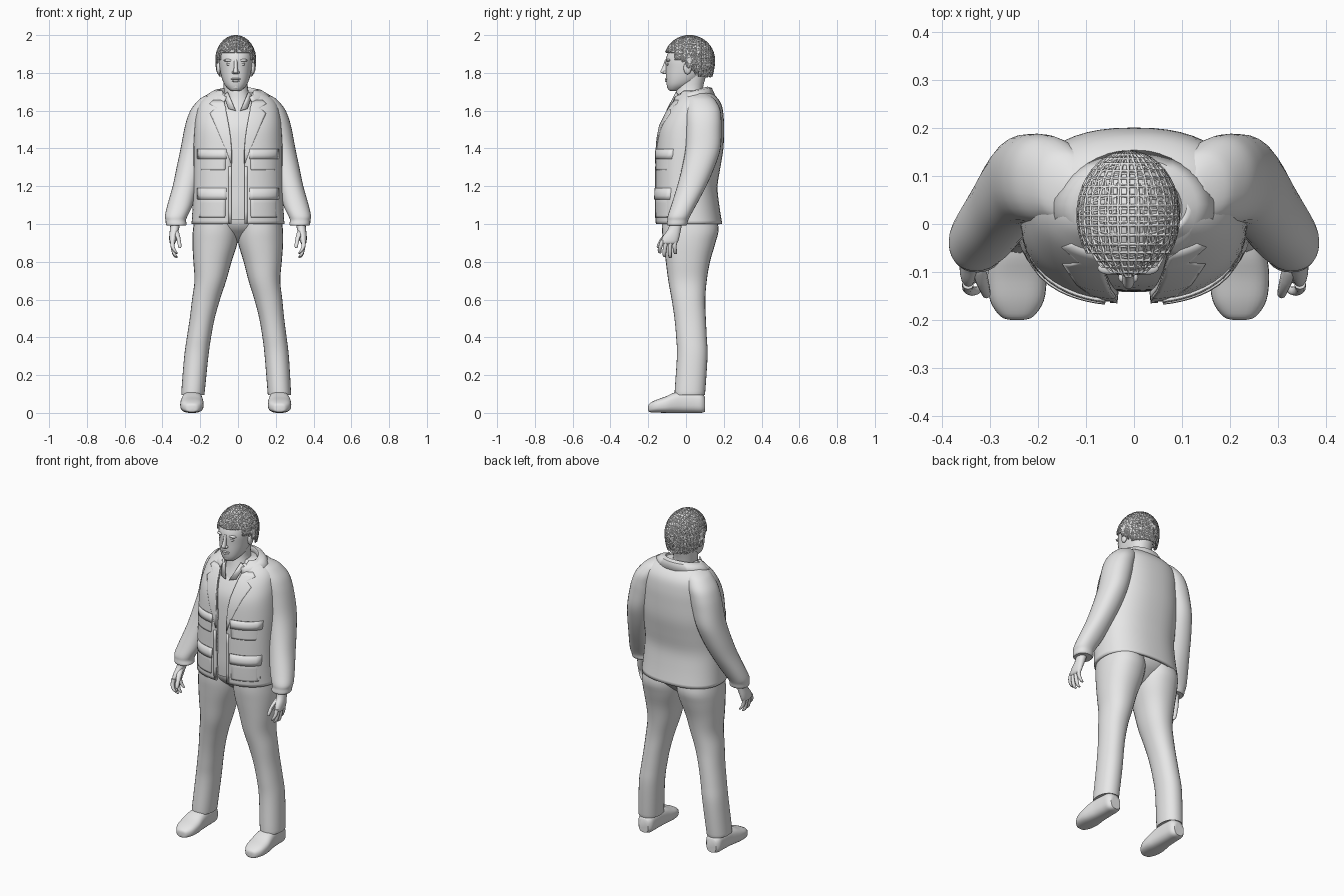
import bpy, bmesh, math
from mathutils import Matrix, Vector

grey = bpy.data.materials.new("plain_grey")
grey.diffuse_color = (0.8, 0.8, 0.8, 1)
HX = -.012  # sideways offset of the head


def finish(name, bm, angle=45):
    bmesh.ops.recalc_face_normals(bm, faces=bm.faces)
    me = bpy.data.meshes.new(name)
    bm.to_mesh(me)
    bm.free()
    me.materials.append(grey)
    for p in me.polygons:
        p.use_smooth = True
    me.set_sharp_from_angle(angle=math.radians(angle))
    ob = bpy.data.objects.new(name, me)
    bpy.context.collection.objects.link(ob)
    return ob


def dense(rings, k=4):
    """Catmull-Rom interpolation between key rings."""
    out = []
    for i in range(len(rings) - 1):
        p = [rings[max(i - 1, 0)], rings[i], rings[i + 1], rings[min(i + 2, len(rings) - 1)]]
        for j in range(k):
            t = j / k
            out.append([0.5 * (2 * b + (c - a) * t + (2 * a - 5 * b + 4 * c - d) * t * t
                               + (3 * b - a - 3 * c + d) * t ** 3) for a, b, c, d in zip(*p)])
    return out + [list(rings[-1])]


def spow(v, e):
    return math.copysign(abs(v) ** e, v)


def grid(bm, rows, wrap):
    n = len(rows[0])
    for r0, r1 in zip(rows, rows[1:]):
        for i in range(n if wrap else n - 1):
            j = (i + 1) % n
            bm.faces.new((r0[i], r0[j], r1[j], r1[i]))


def loft(name, rings, n=2.2, segs=28, s=1, axis='Z', k=4, shift=0):
    """Rings are (height, cx, cy, rx, ry[, front gap]); s mirrors in x."""
    bm, rows = bmesh.new(), []
    gap = len(rings[0]) > 5
    for r in dense(rings, k):
        h, cx, cy, rx, ry = r[:5]
        a0 = math.asin(min(1, (max(r[5], 0.001) / rx) ** (n / 2))) if gap else 0
        row = []
        for i in range(segs):
            a = a0 + (2 * math.pi - 2 * a0) * i / (segs - 1 if gap else segs)
            x = cx + rx * spow(math.sin(a), 2 / n)
            y = cy - ry * spow(math.cos(a), 2 / n)
            x = s * x + shift * (1 - h if axis == 'Z' else 1)
            row.append(bm.verts.new((x, y, h) if axis == 'Z' else (x, h, y)))
        rows.append(row)
    grid(bm, rows, not gap)
    if not gap:
        bm.faces.new(rows[0])
        bm.faces.new(rows[-1])
    return finish(name, bm)


def ball(name, c, r):
    bm = bmesh.new()
    bmesh.ops.create_uvsphere(bm, u_segments=16, v_segments=10, radius=1)
    c = Vector((c[0] + HX, c[1], c[2]))
    bmesh.ops.transform(bm, matrix=Matrix.LocRotScale(c, None, Vector(r)), verts=bm.verts)
    return finish(name, bm)


def thicken(ob, t, offset=0):
    m = ob.modifiers.new("thickness", 'SOLIDIFY')
    m.thickness, m.offset = t, offset


# Jacket body, open down the front
JN = 2.4
jacket = [(1.0, 0, .016, .238, .168, .034), (1.1, 0, .006, .232, .162, .034), (1.2, 0, .002, .228, .157, .034),
          (1.3, 0, .01, .228, .164, .034), (1.4, 0, .02, .228, .17, .034), (1.5, 0, .027, .223, .166, .045),
          (1.57, 0, .04, .216, .151, .06), (1.63, 0, .053, .2, .127, .07), (1.67, 0, .055, .165, .098, .075),
          (1.7, 0, .045, .108, .07, .08)]
thicken(loft("jacket_body", jacket, JN, 49), .016)
jdense = dense(jacket, 8)


def front_y(x, z):
    for a, b in zip(jdense, jdense[1:]):
        if a[0] <= z <= b[0]:
            t = (z - a[0]) / (b[0] - a[0])
            _, _, cy, rx, ry, _ = [u + (v - u) * t for u, v in zip(a, b)]
            return cy - ry * (1 - min(abs(x) / rx, .985) ** JN) ** (1 / JN)
    return 0


def panel(name, rows, s, t=.007, lift=.008, cols=8):
    """Cloth plate following the jacket front; rows are (z, x0, x1)."""
    bm, out = bmesh.new(), []
    for z, x0, x1 in rows:
        xs = [x0 + (x1 - x0) * i / cols for i in range(cols + 1)]
        out.append([bm.verts.new((s * x, front_y(x, z) - lift, z)) for x in xs])
    grid(bm, out, False)
    thicken(finish(name, bm), t)


# Shirt and trouser seat inside the jacket
loft("shirt", [(r[0] + .025 if r[0] < 1.05 else r[0], 0, r[2], r[3] - .012, r[4] - .014) for r in jacket], JN, 40)
loft("trouser_seat", [(.9, 0, .025, .06, .03), (.92, 0, .024, .09, .065), (.95, 0, .023, .12, .1),
                      (.98, 0, .022, .16, .128), (1.02, 0, .02, .2, .142), (1.1, 0, .01, .2, .135)], 2.3)

# Collar wrapped round the neck
bm, rows = bmesh.new(), []
for i in range(33):
    a = math.radians(-62 + 304 * i / 32)
    c, q = math.cos(a), math.sin(a)
    dip = .03 if q > 0 else .055
    rows.append([bm.verts.new(p) for p in (
        (.088 * c, .033 + .072 * q, 1.675 + .02 * q),
        (.102 * c, .033 + .082 * q, 1.703 + .021 * q),
        (.13 * c, .033 + .102 * q, 1.7 + .6 * dip * q),
        (.166 * c, .033 + .118 * q, 1.68 + dip * min(q, 0)))])
grid(bm, rows, False)
thicken(finish("collar", bm), .007)

for s, side in ((1, "left"), (-1, "right")):
    # Lapel, pockets with flaps, front edge
    panel(side + "_lapel", [(1.32, .034, .037), (1.38, .034, .058), (1.45, .038, .088), (1.52, .048, .118),
                            (1.585, .06, .148), (1.605, .064, .125), (1.612, .064, .112), (1.635, .07, .15),
                            (1.655, .072, .13)], s)
    panel(side + "_front_edge", [(1.005 + .06 * i, .034, .05) for i in range(6)], s, .004, .008, 2)
    for tag, z0, z1, zf in (("lower", 1.035, 1.185, 1.13), ("upper", 1.285, 1.39, 1.345)):
        panel(f"{side}_{tag}_pocket", [(z0, .07, .203), (z0 + .01, .066, .21), ((z0 + z1) / 2, .066, .211),
                                       (z1, .066, .211)], s, .006, .008)
        panel(f"{side}_{tag}_flap", [(zf, .062, .213), (zf + .02, .06, .215), (z1 + .006, .06, .215)], s, .006, .012)

    # Sleeve with rounded shoulder
    loft(side + "_sleeve", [(1.692, .115, .058, .03, .045), (1.675, .13, .07, .052, .064),
                            (1.655, .146, .08, .064, .076), (1.61, .175, .09, .072, .09),
                            (1.56, .194, .093, .075, .094), (1.5, .208, .094, .077, .094),
                            (1.4, .23, .09, .074, .093), (1.3, .252, .065, .073, .086),
                            (1.2, .278, .03, .068, .077), (1.1, .307, -.012, .067, .066),
                            (1.045, .326, -.036, .06, .06), (1.02, .329, -.043, .054, .055),
                            (1.0, .327, -.047, .055, .054), (.992, .327, -.048, .05, .05)], s=s)

    # Hand, fingers and thumb
    loft(side + "_palm", [(1.02, .33, -.05, .026, .034), (.975, .336, -.06, .024, .034),
                          (.935, .343, -.078, .021, .044), (.905, .346, -.088, .017, .045),
                          (.893, .346, -.09, .01, .036)], s=s, segs=16)
    for i, (y, tip, zt) in enumerate(((-.124, -.14, .845), (-.101, -.115, .825), (-.078, -.085, .82), (-.056, -.058, .84))):
        loft(f"{side}_finger_{i + 1}", [(.915, .346, y, .012, .012), (.885, .347, (2 * y + tip) / 3 - .004, .011, .011),
                                        (zt + .018, .338, tip, .0095, .01), (zt + .003, .327, tip + .002, .008, .008),
                                        (zt, .325, tip + .003, .004, .004)], s=s, segs=10, k=2)
    loft(side + "_thumb", [(.965, .33, -.075, .016, .018), (.935, .32, -.108, .014, .018),
                           (.905, .312, -.132, .011, .014), (.88, .308, -.145, .009, .01),
                           (.872, .308, -.148, .004, .004)], s=s, segs=10, k=2)

    # Trouser leg
    loft(side + "_trouser_leg", [(.1, .228, .02, .06, .078), (.115, .228, .021, .062, .081),
                                 (.3, .213, .033, .064, .081), (.4, .2, .029, .064, .081),
                                 (.5, .184, .022, .066, .083), (.6, .165, .013, .074, .089),
                                 (.7, .143, .008, .084, .102), (.8, .133, .01, .101, .117),
                                 (.9, .121, .018, .119, .138), (.98, .116, .022, .121, .15),
                                 (1.1, .11, .01, .108, .135)], s=s, shift=-.011)

    # Shoe, lofted from toe to heel
    loft(side + "_shoe", [(-.2, .232, .024, .012, .012), (-.193, .232, .027, .034, .023),
                          (-.16, .232, .035, .056, .033), (-.11, .232, .043, .062, .043),
                          (-.065, .231, .053, .058, .053), (-.02, .229, .058, .053, .058),
                          (.04, .228, .058, .05, .058), (.08, .228, .054, .047, .054),
                          (.1, .228, .046, .032, .04)], 2.7, 28, s, 'Y', shift=-.012)

    # Paired face parts
    ball(side + "_ear", (s * .09, .008, 1.825), (.012, .021, .033))
    ball(side + "_eye", (s * .034, -.093, 1.845), (.016, .01, .007))
    ball(side + "_brow", (s * .036, -.092, 1.866), (.028, .014, .008))
    ball(side + "_nostril", (s * .012, -.111, 1.803), (.009, .011, .008))

    # Shirt collar point
    bm = bmesh.new()
    pts = ((.012, -.102, 1.6), (.05, -.09, 1.61), (.074, -.045, 1.68), (.055, -.05, 1.7))
    bm.faces.new([bm.verts.new((s * x, y, z)) for x, y, z in pts])
    thicken(finish(side + "_shirt_collar", bm), .006)

# Neck and head
loft("neck", [(1.6, 0, .01, .085, .09), (1.66, 0, .015, .07, .075), (1.72, HX, .02, .064, .07),
              (1.8, HX, .035, .066, .075)])
loft("head", [(1.704, HX, -.064, .018, .018), (1.711, HX, -.057, .034, .036), (1.735, HX, -.036, .057, .066),
              (1.77, HX, -.014, .073, .092), (1.82, HX, .004, .084, .111), (1.87, HX, .009, .089, .116),
              (1.915, HX, .016, .086, .107), (1.95, HX, .02, .07, .085), (1.975, HX, .02, .03, .04)], 2.2, 36)
loft("nose", [(1.872, HX, -.1, .009, .01), (1.84, HX, -.107, .009, .014), (1.812, HX, -.115, .012, .019),
              (1.802, HX, -.115, .013, .019), (1.794, HX, -.108, .009, .012)], segs=14)
ball("upper_lip", (0, -.101, 1.768), (.026, .011, .006))
ball("lower_lip", (0, -.1, 1.758), (.022, .011, .007))
ball("chin", (0, -.086, 1.726), (.024, .014, .015))


# Hair: solid cap with two crossing lattices of strands
def hairline(y):
    if y < -.065:
        return 1.905
    return 1.85 if y < -.01 else max(1.765, 1.85 - (y + .01) * 1.1)


def hair(name, scale, axis, strand):
    bm = bmesh.new()
    bmesh.ops.create_uvsphere(bm, u_segments=30, v_segments=20, radius=1)
    bmesh.ops.rotate(bm, verts=bm.verts, matrix=Matrix.Rotation(math.pi / 2, 3, axis))
    for v in bm.verts:
        x, y, z = v.co * scale
        v.co = (HX + .106 * x, .018 + .133 * y, 1.868 + (.13 if z > 0 else .2) * z)
    low = [v for v in bm.verts if v.co.z < hairline(v.co.y)]
    bmesh.ops.delete(bm, geom=low, context='VERTS')
    ob = finish(name, bm)
    if strand:
        m = ob.modifiers.new("strands", 'WIREFRAME')
        m.thickness, m.offset = strand, 0
    else:
        thicken(ob, .008)


hair("hair_cap", .96, 'Z', 0)
hair("hair_strands_lengthwise", .995, 'X', .007)
hair("hair_strands_across", .985, 'Y', .007)
